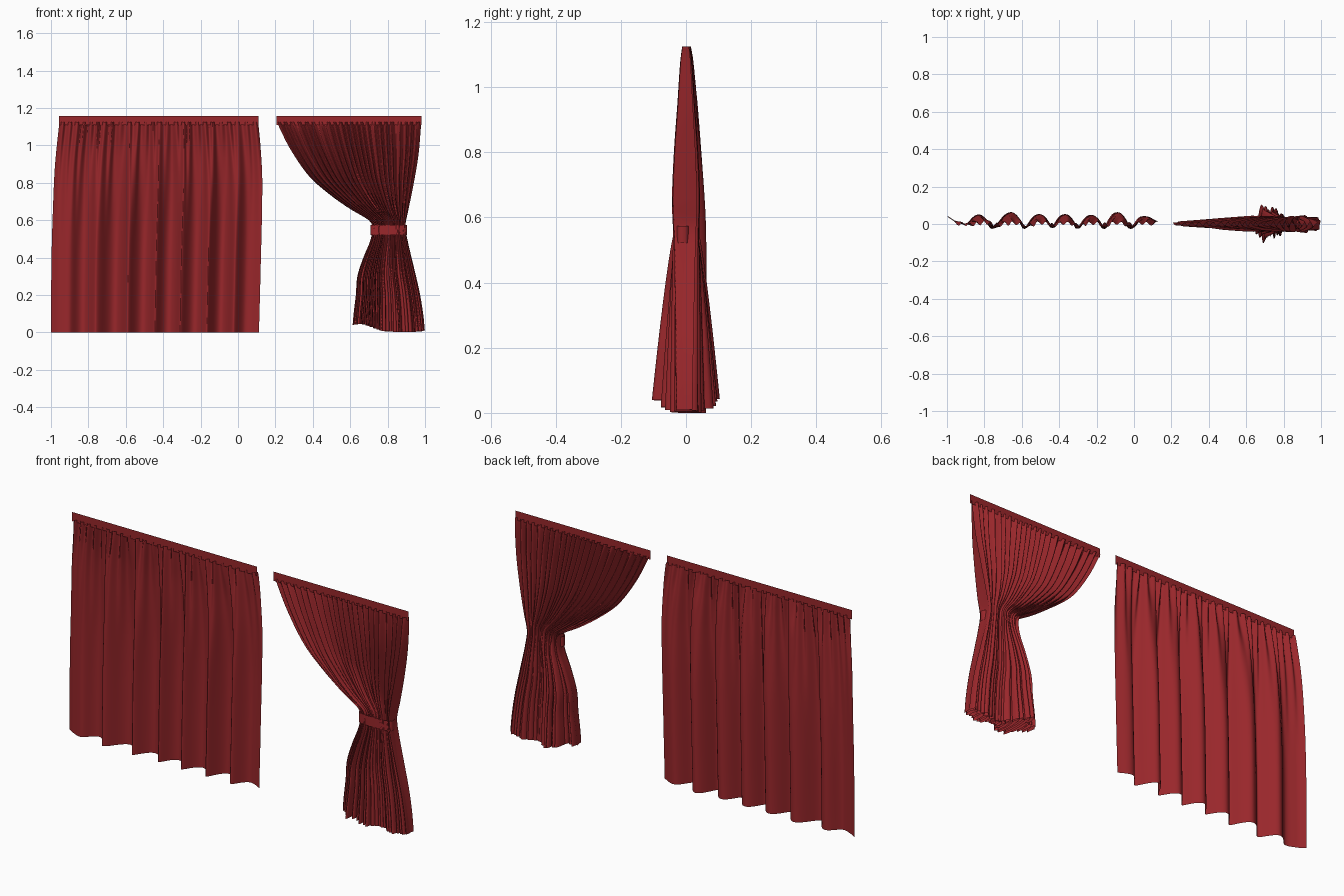
import bpy, bmesh, math, random

if "Cube" in bpy.data.objects:
    bpy.data.objects.remove(bpy.data.objects["Cube"])

random.seed(7)
TOP = 1.125

red = bpy.data.materials.new("red_cloth")
red.diffuse_color = (0.32, 0.02, 0.024, 1)
red.use_nodes = True
red.node_tree.nodes["Principled BSDF"].inputs["Base Color"].default_value = red.diffuse_color


def curve(pts, t):
    """Smooth curve through (position, value) points."""
    if t <= pts[0][0]:
        return pts[0][1]
    if t >= pts[-1][0]:
        return pts[-1][1]
    i = next(k for k in range(len(pts) - 1) if t <= pts[k + 1][0])
    p = [pts[max(0, min(len(pts) - 1, i + d))] for d in (-1, 0, 1, 2)]
    h = p[2][0] - p[1][0]
    s = (t - p[1][0]) / h
    m1 = h * (p[2][1] - p[0][1]) / (p[2][0] - p[0][0])
    m2 = h * (p[3][1] - p[1][1]) / (p[3][0] - p[1][0])
    return ((2*s**3 - 3*s*s + 1) * p[1][1] + (s**3 - 2*s*s + s) * m1
            + (3*s*s - 2*s**3) * p[2][1] + (s**3 - s*s) * m2)


def sheet(name, nu, nv, f):
    """Cloth grid from a function of u, v in 0..1."""
    bm = bmesh.new()
    rows = [[bm.verts.new(f(i / nu, j / nv)) for i in range(nu + 1)] for j in range(nv + 1)]
    for a, b in zip(rows, rows[1:]):
        for i in range(nu):
            bm.faces.new((a[i], a[i + 1], b[i + 1], b[i]))
    me = bpy.data.meshes.new(name)
    bm.to_mesh(me)
    bm.free()
    me.materials.append(red)
    me.shade_smooth()
    ob = bpy.data.objects.new(name, me)
    bpy.context.collection.objects.link(ob)
    return ob


def pleats(n):
    """Alternating fold depths with uneven spacing."""
    pos = [0]
    for _ in range(n):
        pos.append(pos[-1] + random.uniform(0.7, 1.3))
    return [(p / pos[-1], (-1) ** k * random.uniform(0.55, 1)) for k, p in enumerate(pos)]


# Closed curtain: deep waves at the hem, fine pleats under the header
hem = [(-1, .04), (-.96, .015), (-.9, 0), (-.83, .05), (-.76, -.025), (-.66, .062), (-.59, -.025),
       (-.51, .052), (-.44, -.02), (-.37, .052), (-.305, -.025), (-.23, .048), (-.16, -.025),
       (-.09, .062), (-.02, -.025), (.045, .04), (.12, .015)]
left_a = [(0, -1), (.4, -.997), (.7, -.988), (.9, -.978), (TOP, -.955)]
right_a = [(0, .112), (.3, .12), (.8, .13), (1, .12), (TOP, .108)]
depth_a = [(0, 1), (.55, 1), (.75, .85), (.95, .55), (1.06, .25), (TOP, .08)]
fine_a = [(0, 0), (.5, .0), (.75, .003), (.95, .008), (1.08, .014), (TOP, .012)]
small = pleats(52)


def closed(u, v):
    z = TOP * v
    d = curve(depth_a, z)
    l, r = curve(left_a, z), curve(right_a, z)
    hx = -1 + 1.12 * u
    y = (curve(hem, hx) - .008) * d + .008 * d
    slope = curve(hem, min(.12, hx + .012)) - curve(hem, max(-1, hx - .012))
    x = l + (r - l) * u - slope * .25 * d * math.sin(math.pi * u) ** .5
    return x, y + curve(fine_a, z) * curve(small, u), z


sheet("closed_curtain", 320, 36, closed)

# Tied-back curtain: fan into the waist, flared skirt below
left_b = [(0, .61), (.1, .618), (.2, .63), (.3, .638), (.4, .67), (.5, .71), (.57, .717), (.6, .7),
          (.66, .6), (.73, .5), (.83, .385), (.98, .28), (TOP, .207)]
right_b = [(0, 1), (.1, .99), (.22, .97), (.35, .94), (.5, .905), (.57, .895), (.65, .91),
           (.8, .94), (.95, .965), (TOP, .98)]
depth_b = [(.55, .04), (.65, .044), (.8, .038), (.95, .027), (1.08, .018), (TOP, .012)]
skirt = [(0, .035), (.1, .07), (.2, .115), (.3, .11), (.42, .085), (.5, .035), (.6, .03),
         (.75, .045), (.88, .055), (1, .025)]
hem_z = [(0, .04), (.15, .045), (.3, .025), (.45, .008), (.8, .002), (1, .01)]
folds = pleats(46)


def tied(u, v):
    zb = curve(hem_z, u)
    z = zb + (TOP - zb) * v
    l, r = curve(left_b, z), curve(right_b, z)
    x = l + (r - l) * u
    if z > .55:
        d = min(curve(depth_b, z), .012 + .08 * max(0, x - .21))
    else:
        k = 1 - z / .55
        d = .04 + (curve(skirt, u) - .04) * k ** .8
    w = curve(folds, u)
    lean = curve(folds, min(1, u + .006)) - curve(folds, max(0, u - .006))
    edge = min(1, u * 12, (1 - u) * 12)
    return x - lean * .012 * edge * (1 - v), d * w, z


sheet("tied_curtain", 330, 60, tied)


# Tie band around the waist
def band(u, v):
    a = 2 * math.pi * u
    c, s = math.cos(a), math.sin(a)
    return (.806 + .097 * math.copysign(abs(c) ** .7, c),
            -.01 + .028 * math.copysign(abs(s) ** .7, s), .522 + .052 * v)


sheet("tie_band", 48, 2, band)

# Flat header tapes
for name, x0, x1 in (("closed_header", -.957, .11), ("tied_header", .205, .982)):
    sheet(name, 1, 1, lambda u, v: (x0 + (x1 - x0) * u, 0, 1.11 + .048 * v))
